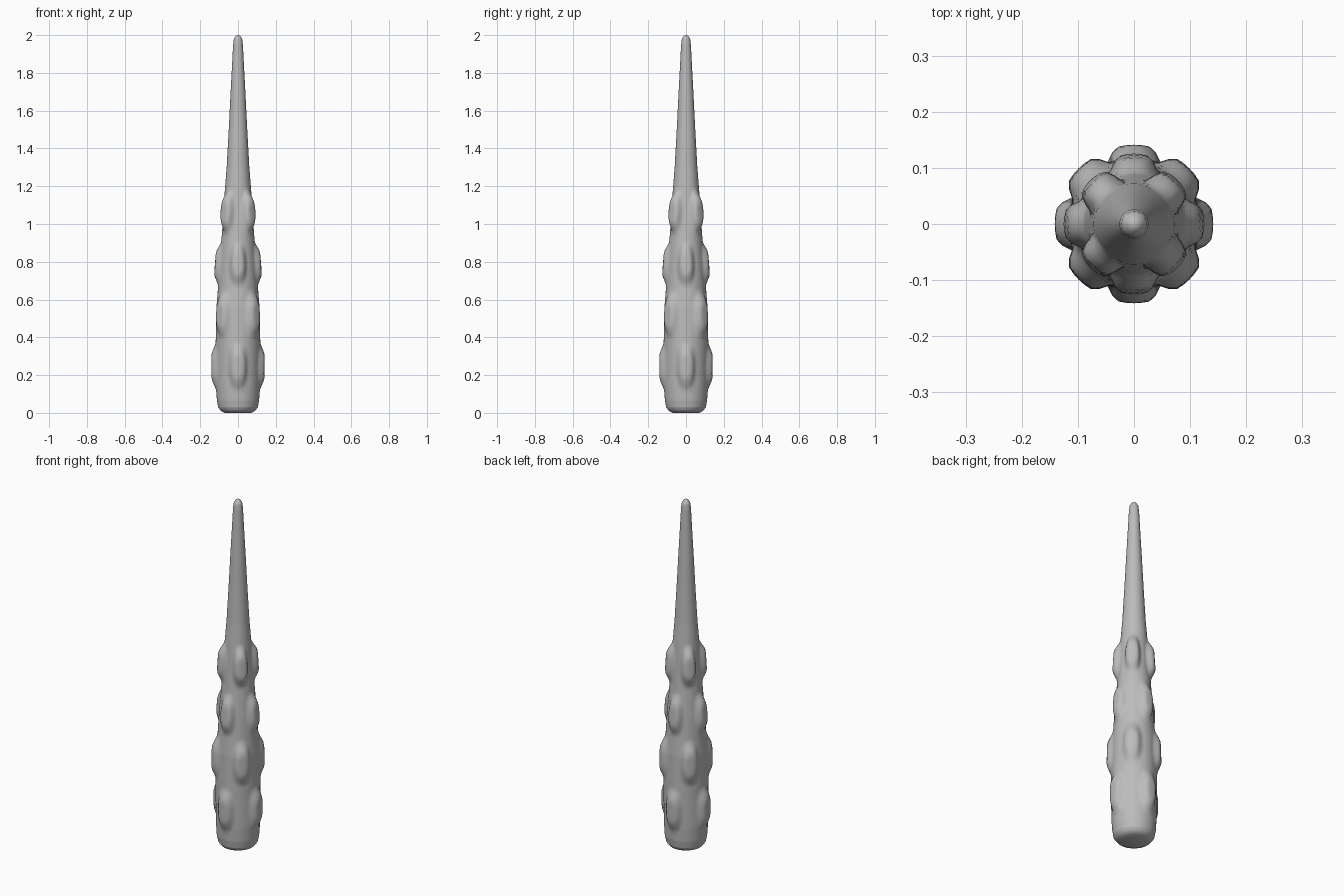
import bpy, bmesh, math

if "Cube" in bpy.data.objects:
    bpy.data.objects.remove(bpy.data.objects["Cube"])

SEGMENTS, RINGS = 64, 130

# Tapered body profile: (height, radius)
PROFILE = [(0.0, 0.07), (0.01, 0.09), (0.03, 0.105), (0.07, 0.112), (0.14, 0.116), (0.38, 0.118),
           (0.56, 0.114), (0.66, 0.106), (0.78, 0.099), (0.9, 0.089), (1.0, 0.081),
           (1.15, 0.072), (1.3, 0.06), (1.5, 0.049), (1.7, 0.039), (1.85, 0.031),
           (1.95, 0.026), (1.98, 0.022), (1.995, 0.013), (2.0, 0.005)]

# Rows of four bumps: (centre height, half height, first angle, protrusion, half angle)
ROWS = [(0.245, 0.135, 0, 0.024, 0.47), (0.52, 0.135, 45, 0.024, 0.47),
        (0.79, 0.125, 0, 0.024, 0.50), (1.065, 0.125, 45, 0.030, 0.58)]


def body_radius(z):
    for (z0, r0), (z1, r1) in zip(PROFILE, PROFILE[1:]):
        if z <= z1:
            return r0 + (r1 - r0) * (z - z0) / (z1 - z0)
    return PROFILE[-1][1]


def bump(z, angle):
    total = 0.0
    for centre, half, first, height, width in ROWS:
        a = (angle - math.radians(first) + math.pi / 4) % (math.pi / 2) - math.pi / 4
        d = (abs(a / width) ** 2.5 + abs((z - centre) / half) ** 2.5) ** 0.4
        t = min(1.0, max(0.0, (1.0 - d) / 0.6))
        total += height * t * t * (3 - 2 * t)
    return total


# Ring heights, with extra rings where the profile bends
heights = sorted({round(2.0 * i / RINGS, 4) for i in range(RINGS + 1)} | {z for z, r in PROFILE})

bm = bmesh.new()
rings = []
for z in heights:
    ring = []
    for i in range(SEGMENTS):
        a = 2 * math.pi * i / SEGMENTS
        r = body_radius(z) + bump(z, a)
        ring.append(bm.verts.new((r * math.cos(a), r * math.sin(a), z)))
    rings.append(ring)
for low, high in zip(rings, rings[1:]):
    for i in range(SEGMENTS):
        j = (i + 1) % SEGMENTS
        bm.faces.new((low[i], low[j], high[j], high[i]))
bm.faces.new(rings[-1])
bm.faces.new(rings[0][::-1])

mesh = bpy.data.meshes.new("bumpy_spike")
bm.to_mesh(mesh)
bm.free()
spike = bpy.data.objects.new("bumpy_spike", mesh)
bpy.context.collection.objects.link(spike)

grey = bpy.data.materials.new("light grey")
grey.diffuse_color = (0.5, 0.5, 0.5, 1)
grey.use_nodes = True
grey.node_tree.nodes["Principled BSDF"].inputs["Base Color"].default_value = grey.diffuse_color
mesh.materials.append(grey)

# Smooth shading over the whole surface
bpy.context.view_layer.objects.active = spike
spike.select_set(True)
bpy.ops.object.shade_smooth_by_angle(angle=math.radians(60))
